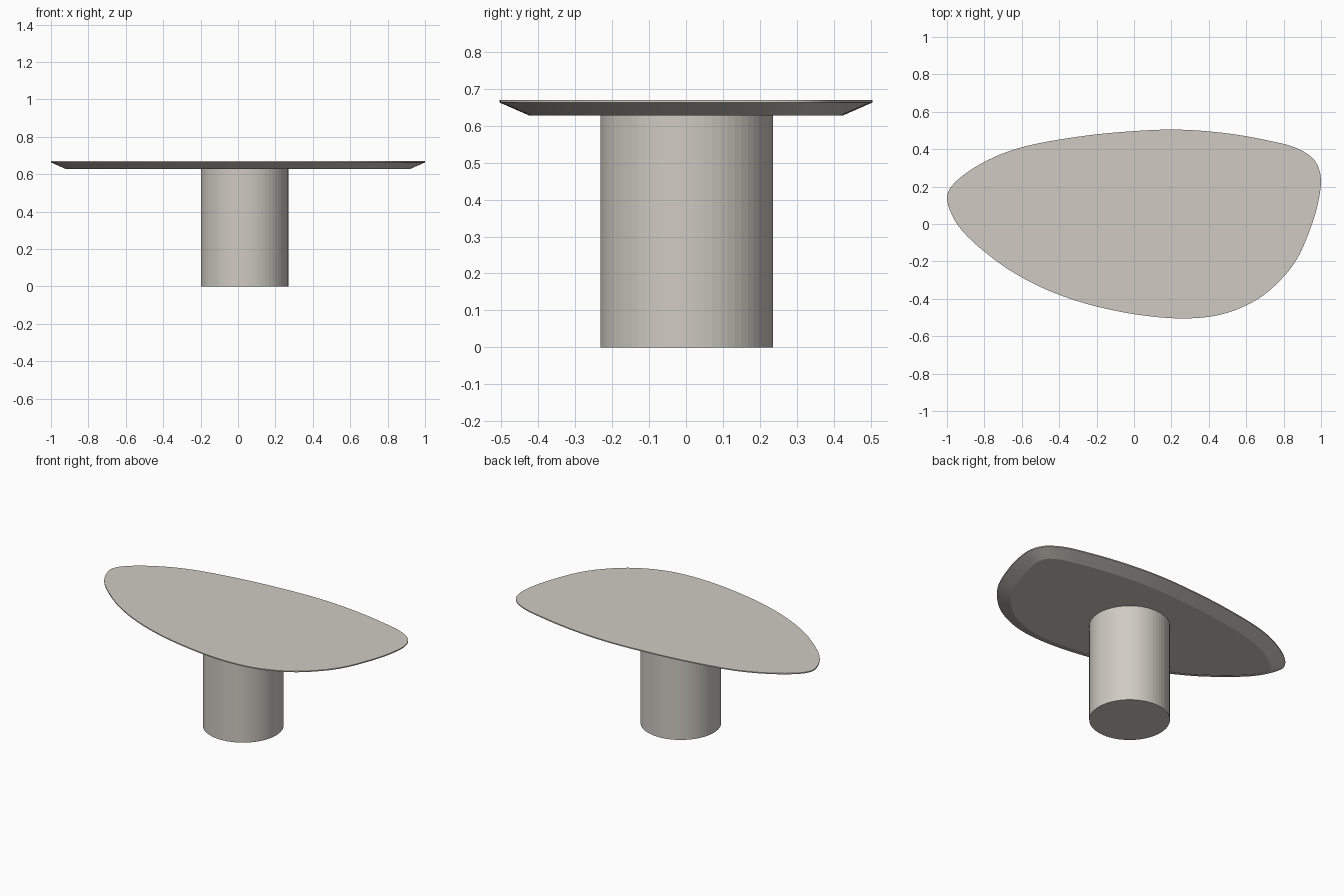
import bpy, bmesh, math
from mathutils import Vector

if "Cube" in bpy.data.objects:
    bpy.data.objects.remove(bpy.data.objects["Cube"])

stone = bpy.data.materials.new("warm grey")
stone.diffuse_color = (0.63, 0.60, 0.545, 1)
stone.use_nodes = True
stone.node_tree.nodes["Principled BSDF"].inputs["Base Color"].default_value = stone.diffuse_color


def add_object(name, bm):
    bmesh.ops.recalc_face_normals(bm, faces=bm.faces[:])
    mesh = bpy.data.meshes.new(name)
    bm.to_mesh(mesh)
    bm.free()
    mesh.materials.append(stone)
    obj = bpy.data.objects.new(name, mesh)
    bpy.context.collection.objects.link(obj)
    return obj


def closed_spline(pts, steps):
    """Closed centripetal Catmull-Rom curve through pts."""
    out, n = [], len(pts)
    for i in range(n):
        p = [Vector(pts[(i + k - 1) % n]) for k in range(4)]
        t = [0.0]
        for k in range(3):
            t.append(t[-1] + (p[k + 1] - p[k]).length ** 0.5)
        for s in range(steps):
            u = t[1] + (t[2] - t[1]) * s / steps
            a = [p[k].lerp(p[k + 1], (u - t[k]) / (t[k + 1] - t[k])) for k in range(3)]
            b = [a[k].lerp(a[k + 1], (u - t[k]) / (t[k + 2] - t[k])) for k in range(2)]
            out.append(b[0].lerp(b[1], (u - t[1]) / (t[2] - t[1])))
    return out


def inset(loop, d):
    """Move a counter-clockwise loop inwards by d."""
    n, out = len(loop), []
    for i, p in enumerate(loop):
        tan = (loop[(i + 1) % n] - loop[i - 1]).normalized()
        out.append(p + Vector((-tan.y, tan.x)) * d)
    return out


# Pebble-shaped outline, counter-clockwise from the left tip
outline = closed_spline([
    (-1.0, 0.14), (-0.945, 0.0), (-0.75, -0.185), (-0.55, -0.31), (-0.31, -0.408),
    (0.0, -0.48), (0.28, -0.503), (0.48, -0.478), (0.66, -0.40), (0.78, -0.30),
    (0.87, -0.185), (0.95, 0.0), (0.99, 0.15), (0.997, 0.26), (0.963, 0.345),
    (0.87, 0.408), (0.70, 0.453), (0.48, 0.49), (0.23, 0.508), (0.0, 0.50),
    (-0.30, 0.47), (-0.62, 0.408), (-0.80, 0.335), (-0.93, 0.25), (-0.985, 0.19)], 6)
lo = [min(p[k] for p in outline) for k in (0, 1)]
hi = [max(p[k] for p in outline) for k in (0, 1)]
half = (1.0, 0.505)
outline = [Vector([(2 * (p[k] - lo[k]) / (hi[k] - lo[k]) - 1) * half[k] for k in (0, 1)])
           for p in outline]

# Table top: thin vertical rim with a wide chamfer underneath
bm = bmesh.new()
rings = [[bm.verts.new((p.x, p.y, z)) for p in loop] for loop, z in
         ((inset(outline, 0.08), 0.628), (outline, 0.663), (outline, 0.67))]
n = len(outline)
for a, b in zip(rings, rings[1:]):
    for i in range(n):
        j = (i + 1) % n
        bm.faces.new((a[i], a[j], b[j], b[i])).smooth = True
bm.faces.new(rings[0][::-1])
bm.faces.new(rings[-1])
top = add_object("table_top", bm)
top.data.set_sharp_from_angle(angle=math.radians(20))

# Pedestal: faceted round column
bm = bmesh.new()
bmesh.ops.create_cone(bm, cap_ends=True, segments=64, radius1=0.234, radius2=0.234, depth=0.628)
base = add_object("pedestal", bm)
base.location = (0.035, 0.002, 0.314)
